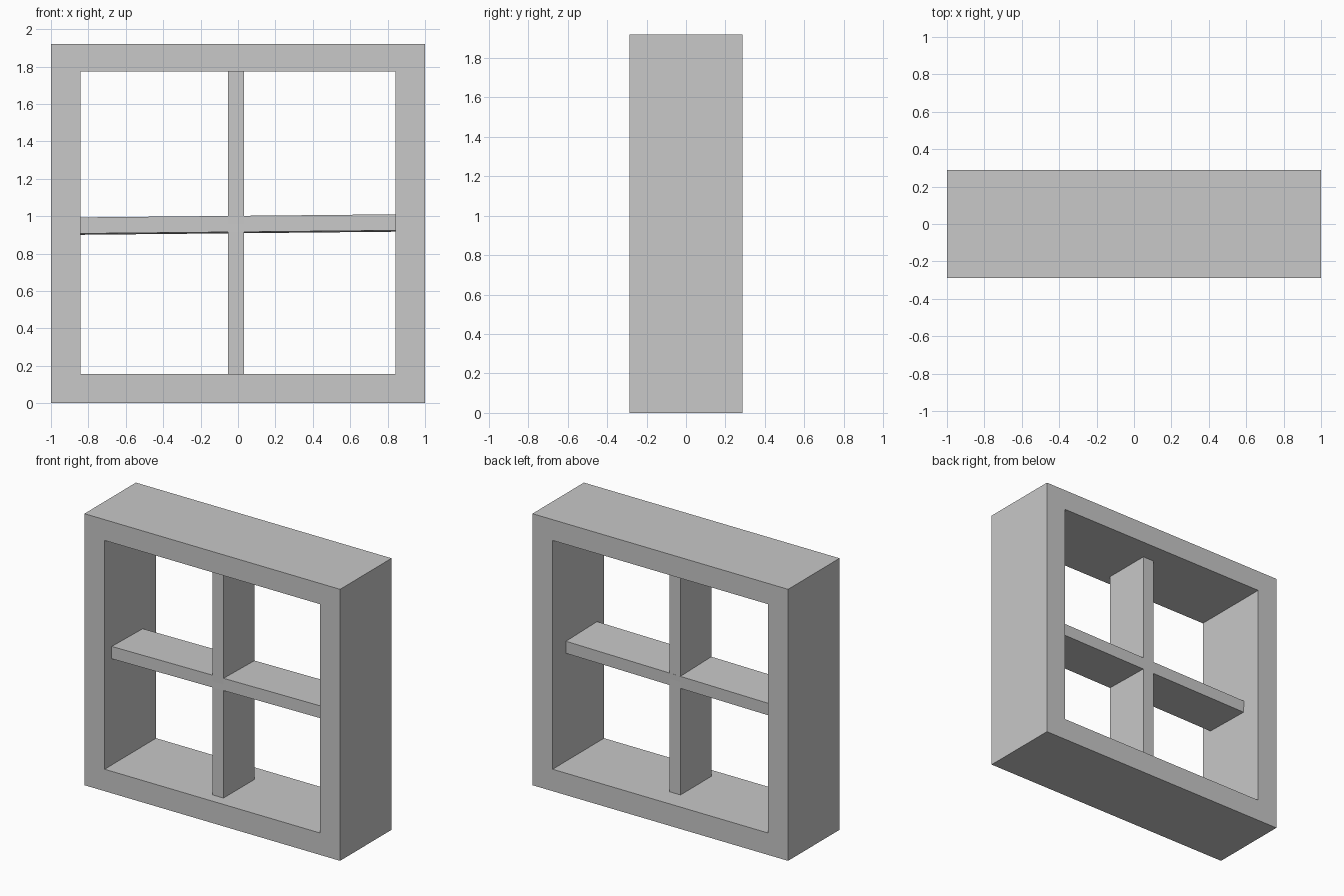
import bpy, bmesh
from mathutils import Matrix, Euler

cube = bpy.data.objects.get("Cube")
if cube:
    bpy.data.objects.remove(cube, do_unlink=True)

# Single plain grey
grey = bpy.data.materials.new("plain_grey")
grey.use_nodes = True
colour = (0.58, 0.58, 0.58, 1)
grey.diffuse_color = colour
grey.node_tree.nodes["Principled BSDF"].inputs["Base Color"].default_value = colour


def add_object(name, bm):
    bmesh.ops.recalc_face_normals(bm, faces=bm.faces)
    mesh = bpy.data.meshes.new(name)
    bm.to_mesh(mesh)
    bm.free()
    mesh.materials.append(grey)
    obj = bpy.data.objects.new(name, mesh)
    bpy.context.collection.objects.link(obj)
    return obj


def add_box(name, centre, size, tilt=(0, 0, 0)):
    bm = bmesh.new()
    bmesh.ops.create_cube(bm, size=1, matrix=Matrix.Diagonal((*size, 1)))
    obj = add_object(name, bm)
    obj.location = centre
    obj.rotation_euler = Euler(tilt)
    return obj


def rectangle(bm, x, y, low, high):
    return [bm.verts.new(p) for p in ((-x, y, low), (x, y, low), (x, y, high), (-x, y, high))]


# Outer frame: square ring extruded through its depth
DEPTH = 0.575
bm = bmesh.new()
outer = rectangle(bm, 1.0, -DEPTH / 2, 0, 1.92)
inner = rectangle(bm, 0.842, -DEPTH / 2, 0.155, 1.773)
for i in range(4):
    j = (i + 1) % 4
    bm.faces.new((outer[i], outer[j], inner[j], inner[i]))
ring = bmesh.ops.extrude_face_region(bm, geom=bm.faces[:], use_keep_orig=True)
back = [v for v in ring["geom"] if isinstance(v, bmesh.types.BMVert)]
bmesh.ops.translate(bm, verts=back, vec=(0, DEPTH, 0))
add_object("outer_frame", bm)

# Upright divider, just off centre
BAR_Y, BAR_DEPTH, BAR = -0.036, 0.346, 0.086
add_box("upright_divider", (-0.01, BAR_Y, 0.964), (BAR, BAR_DEPTH, 1.62))

# Shelf, tilted slightly out of level
add_box("cross_shelf", (0, BAR_Y, 0.955), (1.688, BAR_DEPTH, BAR), (-0.02, -0.0098, 0))
